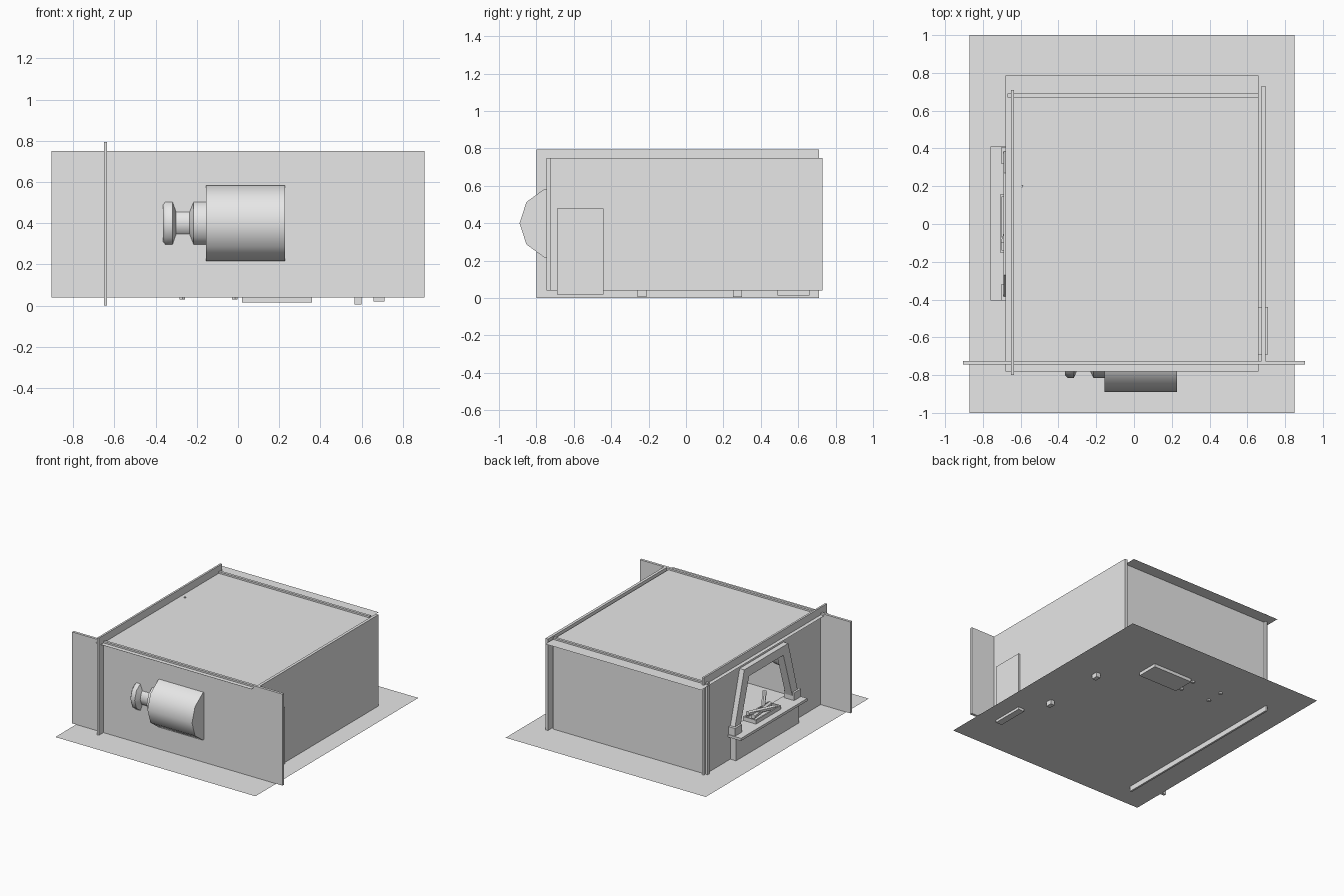
import bpy, bmesh, math
from mathutils import Vector, Matrix

if "Cube" in bpy.data.objects:
    bpy.data.objects.remove(bpy.data.objects["Cube"])

grey = bpy.data.materials.new("light_grey")
grey.diffuse_color = (0.8, 0.8, 0.8, 1)
grey.use_nodes = True
grey.node_tree.nodes["Principled BSDF"].inputs["Base Color"].default_value = grey.diffuse_color


def add(name, bm):
    bmesh.ops.recalc_face_normals(bm, faces=bm.faces)
    me = bpy.data.meshes.new(name)
    bm.to_mesh(me)
    bm.free()
    me.materials.append(grey)
    ob = bpy.data.objects.new(name, me)
    bpy.context.collection.objects.link(ob)
    return ob


def box(name, x0, x1, y0, y1, z0, z1):
    bm = bmesh.new()
    size = Matrix.Diagonal((x1 - x0, y1 - y0, z1 - z0, 1))
    mid = Matrix.Translation(((x0 + x1) / 2, (y0 + y1) / 2, (z0 + z1) / 2))
    bmesh.ops.create_cube(bm, size=1, matrix=mid @ size)
    return add(name, bm)


def sheet(name, x0, x1, y0, y1, z):
    bm = bmesh.new()
    bm.faces.new([bm.verts.new(p) for p in
                  ((x0, y0, z), (x1, y0, z), (x1, y1, z), (x0, y1, z))])
    return add(name, bm)


def slab_yz(name, pts, x0, x1):
    """Extrude a (y, z) outline along x."""
    bm = bmesh.new()
    f = bm.faces.new([bm.verts.new((x0, y, z)) for y, z in pts])
    r = bmesh.ops.extrude_face_region(bm, geom=[f])
    bmesh.ops.translate(bm, vec=(x1 - x0, 0, 0),
                        verts=[v for v in r["geom"] if isinstance(v, bmesh.types.BMVert)])
    return add(name, bm)


def rod(name, a, b, r, sides=6):
    a, b = Vector(a), Vector(b)
    bm = bmesh.new()
    m = Matrix.Translation((a + b) / 2) @ (b - a).to_track_quat('Z', 'Y').to_matrix().to_4x4()
    bmesh.ops.create_cone(bm, cap_ends=True, segments=sides, radius1=r, radius2=r,
                          depth=(b - a).length, matrix=m)
    return add(name, bm)


# Room shell
sheet("floor", -0.87, 0.85, -1.0, 1.0, 0.04)
sheet("ceiling", -0.68, 0.66, -0.78, 0.785, 0.737)
box("front_wall", -0.905, 0.905, -0.745, -0.725, 0.04, 0.75)
box("back_wall", -0.67, 0.66, 0.67, 0.69, 0.04, 0.75)
box("right_wall", 0.675, 0.697, -0.725, 0.73, 0.04, 0.75)
box("door", 0.657, 0.71, -0.69, -0.44, 0.02, 0.48)
left_wall = box("left_wall", -0.65, -0.635, -0.80, 0.71, 0.0, 0.795)

# Fireplace opening cut through the left wall
cutter = slab_yz("opening_cutter", [(-0.33, 0.24), (0.33, 0.24), (0.21, 0.63), (-0.21, 0.63)],
                 -0.75, -0.55)
cutter.hide_render = True
cutter.hide_viewport = True
cut = left_wall.modifiers.new("opening", 'BOOLEAN')
cut.operation = 'DIFFERENCE'
cut.solver = 'EXACT'
cut.object = cutter

# Fireplace surround, base and hearth
box("fireplace_base", -0.70, -0.651, -0.385, 0.385, 0.04, 0.22)
box("hearth_slab", -0.76, -0.60, -0.405, 0.41, 0.22, 0.24)
slab_yz("fireplace_surround",
        [(-0.40, 0.24), (-0.27, 0.70), (0.27, 0.70), (0.40, 0.24),
         (0.33, 0.24), (0.21, 0.63), (-0.21, 0.63), (-0.33, 0.24)], -0.69, -0.63)
for s in (-1, 1):
    lo, hi = sorted((s * 0.32, s * 0.405))
    box("surround_foot", -0.705, -0.62, lo, hi, 0.24, 0.30)

# Fire tray with rim and logs
box("tray_bottom", -0.71, -0.60, -0.15, 0.155, 0.24, 0.25)
for x in (-0.71, -0.61):
    box("tray_rim", x, x + 0.01, -0.15, 0.155, 0.24, 0.27)
for y in (-0.15, 0.145):
    box("tray_end", -0.71, -0.60, y, y + 0.01, 0.24, 0.27)
rod("log", (-0.63, -0.13, 0.27), (-0.66, 0.12, 0.27), 0.018)
rod("log", (-0.69, -0.10, 0.27), (-0.62, 0.13, 0.29), 0.018)
rod("log", (-0.62, -0.06, 0.27), (-0.60, -0.11, 0.37), 0.015)

# Jug lying through the front wall, turned about the x axis
profile = [(-0.364, 0), (-0.364, 0.105), (-0.352, 0.118), (-0.318, 0.118), (-0.30, 0.075),
           (-0.235, 0.075), (-0.215, 0.118), (-0.155, 0.118), (-0.155, 0.193),
           (0.228, 0.193), (0.228, 0)]
bm = bmesh.new()
vs = [bm.verts.new((x, -0.697 - r, 0.40)) for x, r in profile]
edges = [bm.edges.new(p) for p in zip(vs, vs[1:])]
bmesh.ops.spin(bm, geom=vs + edges, cent=(0, -0.697, 0.40), axis=(1, 0, 0),
               angle=math.tau, steps=10)
bmesh.ops.remove_doubles(bm, verts=bm.verts, dist=0.0005)
jug = add("wall_jug", bm)
bpy.context.view_layer.objects.active = jug
jug.select_set(True)
bpy.ops.object.shade_smooth_by_angle(angle=math.radians(50))
jug.select_set(False)

# Furniture whose feet poke just below the floor
box("chest", 0.02, 0.36, 0.49, 0.66, 0.015, 0.30)
box("bench_seat", 0.50, 0.65, -0.30, 0.34, 0.20, 0.23)
for y in (-0.26, 0.25):
    box("bench_leg", 0.565, 0.60, y, y + 0.05, 0.005, 0.20)
box("stool_seat", -0.30, 0.0, 0.49, 0.66, 0.18, 0.20)
for x in (-0.27, -0.015):
    for y in (0.51, 0.64):
        rod("stool_leg", (x, y, 0.03), (x, y, 0.18), 0.015)

# Hook tip showing through the ceiling
rod("ceiling_hook", (-0.59, 0.20, 0.68), (-0.595, 0.20, 0.745), 0.007)
